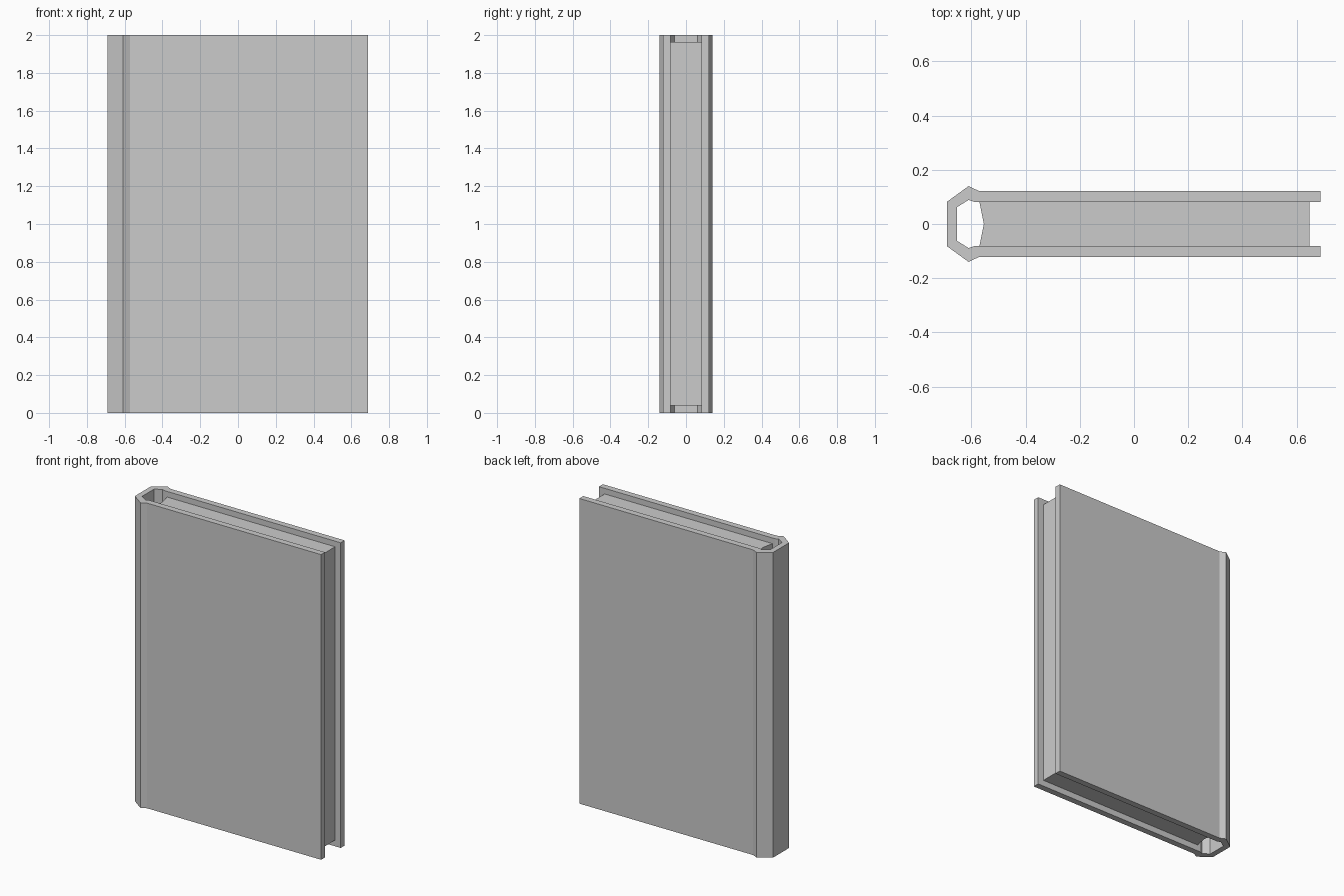
import bpy
import bmesh

if "Cube" in bpy.data.objects:
    bpy.data.objects.remove(bpy.data.objects["Cube"])


def mirrored(half):
    """Close a half outline (y >= 0) by mirroring it across y = 0."""
    return half + [(x, -y) for x, y in reversed(half) if y > 0]


def prism(name, outline, z0, z1):
    """Extrude a flat outline upward into a solid."""
    bm = bmesh.new()
    face = bm.faces.new([bm.verts.new((x, y, z0)) for x, y in outline])
    result = bmesh.ops.extrude_face_region(bm, geom=[face], use_keep_orig=True)
    top = [v for v in result["geom"] if isinstance(v, bmesh.types.BMVert)]
    bmesh.ops.translate(bm, verts=top, vec=(0, 0, z1 - z0))
    bmesh.ops.recalc_face_normals(bm, faces=bm.faces)
    mesh = bpy.data.meshes.new(name)
    bm.to_mesh(mesh)
    bm.free()
    obj = bpy.data.objects.new(name, mesh)
    bpy.context.collection.objects.link(obj)
    return obj


# Cover: two boards joined by a faceted hollow spine
outer = [(-0.69, 0.082), (-0.61, 0.14), (-0.573, 0.122), (0.688, 0.122)]
inner = [(0.688, 0.081), (-0.588, 0.081), (-0.61, 0.089), (-0.653, 0.062)]
half = outer + inner
cover = half + [(x, -y) for x, y in reversed(half)]
prism("cover", cover, 0.0, 2.0)

# Page block, inset from the cover edges, with a concave back
pages = mirrored([(-0.554, 0.0), (-0.57, 0.081), (0.647, 0.081)])
prism("pages", pages, 0.04, 1.963)
